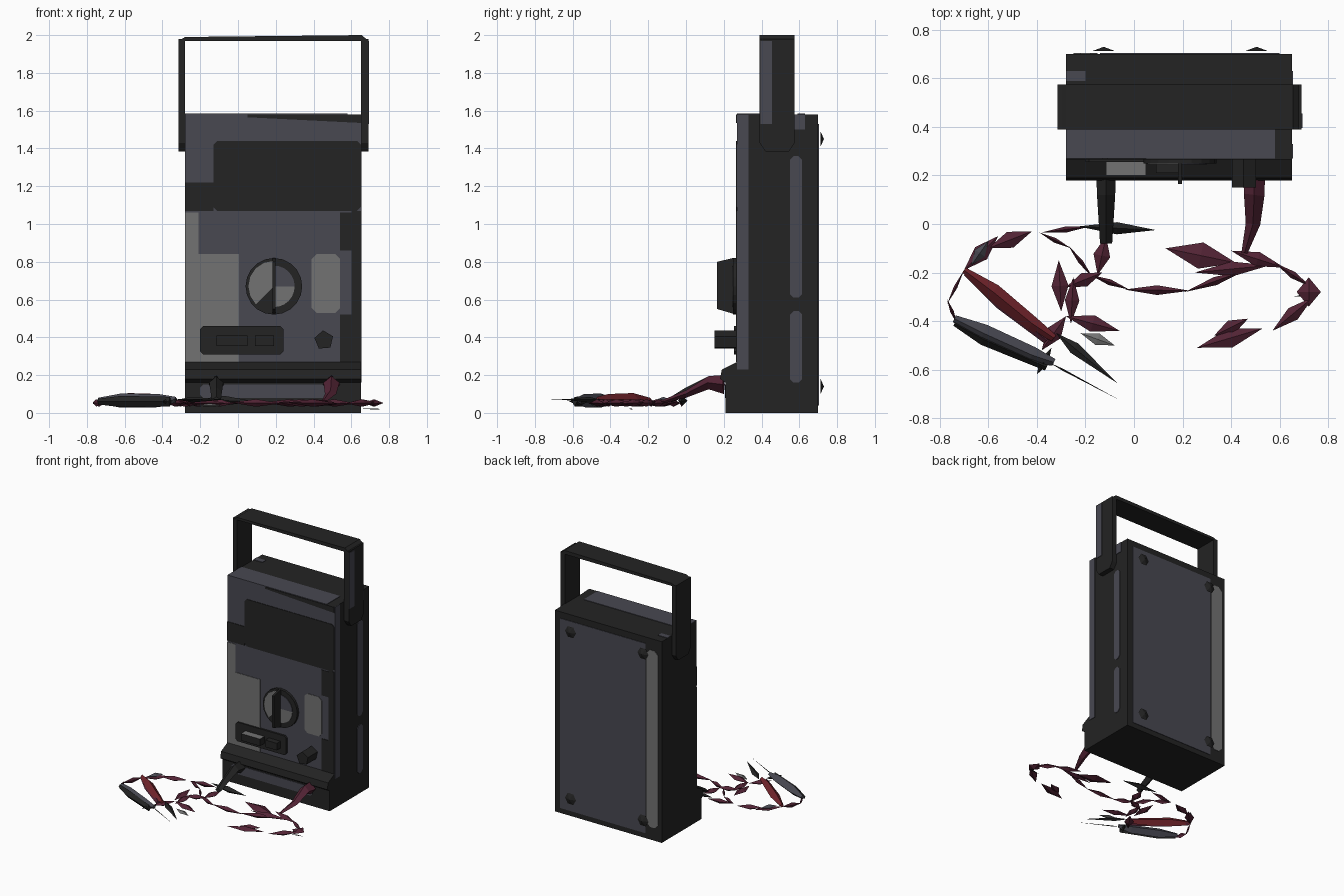
import bpy
import bmesh
import math
from mathutils import Vector

cube = bpy.data.objects.get("Cube")
if cube:
    bpy.data.objects.remove(cube, do_unlink=True)


def material(name, r, g, b):
    m = bpy.data.materials.new(name)
    m.use_nodes = True
    m.diffuse_color = (r, g, b, 1)
    m.node_tree.nodes["Principled BSDF"].inputs["Base Color"].default_value = (r, g, b, 1)
    return m


dark = material("charcoal", .017, .017, .017)
slate = material("slate", .065, .065, .083)
light = material("light_grey", .17, .17, .17)
maroon = material("maroon", .085, .017, .035)
red = material("red", .17, .018, .025)


def finish(name, bm, *mats):
    bmesh.ops.recalc_face_normals(bm, faces=bm.faces)
    mesh = bpy.data.meshes.new(name)
    bm.to_mesh(mesh)
    bm.free()
    for m in mats:
        mesh.materials.append(m)
    obj = bpy.data.objects.new(name, mesh)
    bpy.context.collection.objects.link(obj)
    return obj


def prism(name, points, axis, a, b, mat):
    """Extrude a flat outline along an axis from a to b."""
    place = {"x": lambda u, v, t: (t, u, v),
             "y": lambda u, v, t: (u, t, v),
             "z": lambda u, v, t: (u, v, t)}[axis]
    bm = bmesh.new()
    near = [bm.verts.new(place(u, v, a)) for u, v in points]
    far = [bm.verts.new(place(u, v, b)) for u, v in points]
    bm.faces.new(near)
    bm.faces.new(far)
    n = len(points)
    for i in range(n):
        j = (i + 1) % n
        bm.faces.new((near[i], near[j], far[j], far[i]))
    return finish(name, bm, mat)


def rect(u0, u1, v0, v1, c=0.0):
    """Rectangle outline, with cut corners when c is set."""
    if not c:
        return [(u0, v0), (u1, v0), (u1, v1), (u0, v1)]
    return [(u0 + c, v0), (u1 - c, v0), (u1, v0 + c), (u1, v1 - c),
            (u1 - c, v1), (u0 + c, v1), (u0, v1 - c), (u0, v0 + c)]


def ring(u, v, r, n, start=0.0, sweep=math.tau):
    steps = n if sweep == math.tau else n + 1
    return [(u + r * math.cos(start + sweep * i / n),
             v + r * math.sin(start + sweep * i / n)) for i in range(steps)]


def shard(name, p, q, width, height, mat, mid=.5):
    """Faceted sliver, widest at mid and pointed at both ends."""
    p, q = Vector(p), Vector(q)
    d = q - p
    side = Vector((-d.y, d.x, 0)).normalized() * width / 2
    up = Vector((0, 0, height / 2))
    c = p + d * mid
    bm = bmesh.new()
    tips = [bm.verts.new(p), bm.verts.new(q)]
    belt = [bm.verts.new(c + o) for o in (side, up, -side, -up)]
    for tip in tips:
        for i in range(4):
            bm.faces.new((tip, belt[i], belt[(i + 1) % 4]))
    return finish(name, bm, mat)


def tapered(name, stations, mat):
    """Diamond tube through stations of (point, width, height)."""
    bm = bmesh.new()
    axis = Vector(stations[-1][0]) - Vector(stations[0][0])
    side = Vector((-axis.y, axis.x, 0)).normalized()
    loops = []
    for p, w, h in stations:
        o = (side * w / 2, Vector((0, 0, h / 2)))
        loops.append([bm.verts.new(Vector(p) + v) for v in (o[0], o[1], -o[0], -o[1])])
    for k, l in zip(loops, loops[1:]):
        for i in range(4):
            j = (i + 1) % 4
            bm.faces.new((k[i], k[j], l[j], l[i]))
    bm.faces.new(loops[0])
    bm.faces.new(loops[-1])
    return finish(name, bm, mat)


# Case with a stepped ledge at the foot of the front
L, R, F, B, T = -.28, .65, .27, .7, 1.58
case = prism("case", [(.21, 0), (.21, .16), (.18, .18), (.19, .23), (F, .27),
                      (F, T), (B, T), (B, 0)], "x", L, R, dark)
case.data.materials.append(slate)
for f in case.data.polygons:
    if f.normal.y < -.9 and f.center.z > .5:
        f.material_index = 1

# Painted areas on the front
E = .004
front = [("upper_dark_band", rect(-.13, R, 1.07, 1.44, .02), dark),
         ("upper_dark_step", rect(L, -.13, 1.07, 1.22), dark),
         ("right_edge_band", rect(.6, R, .27, 1.07), dark),
         ("right_lower_band", rect(.54, .6, .27, .52), dark),
         ("right_upper_band", rect(.54, .6, .86, 1.06), dark),
         ("left_light_panel", rect(L, .005, .27, .84), light),
         ("left_light_step", rect(L, -.21, .84, 1.06), light),
         ("right_light_panel", rect(.39, .54, .53, .84, .025), light)]
for name, outline, mat in front:
    prism(name, outline, "y", F - E, F, mat)
prism("top_dark_trim", [(.05, 1.565), (R, 1.535), (R, T), (.05, T)], "y", F - E, F, dark)
prism("ledge_patch", rect(-.2, .5, .08, .15, .015), "y", .21 - E, .21, slate)

# Painted areas on the top, side and back
prism("top_front_strip", rect(L, .58, F, .44), "z", T, T + E, slate)
prism("top_corner_patch", rect(L, -.2, .59, .63), "z", T, T + E, slate)
for name, outline in (("side_front_strip", rect(F, .33, .23, T)),
                      ("side_upper_stripe", rect(.55, .615, .61, 1.36, .02)),
                      ("side_lower_stripe", rect(.55, .615, .16, .54, .02)),
                      ("side_top_patch", rect(.57, .63, 1.5, T))):
    prism(name, outline, "x", R, R + E, slate)
prism("back_panel", rect(-.14, .6, .04, 1.53), "y", B, B + E, slate)
prism("back_light_stripe", rect(-.25, -.15, .1, 1.49, .03), "y", B, B + E, light)

# Six-sided screws on the back
for x in (-.125, .505):
    for z in (.14, 1.45):
        bm = bmesh.new()
        rim = [bm.verts.new((u, B + .012, v)) for u, v in ring(x, z, .048, 6)]
        tip = bm.verts.new((x, B + .03, z))
        bm.faces.new(rim)
        for i in range(6):
            bm.faces.new((rim[i], rim[(i + 1) % 6], tip))
        finish("back_screw", bm, dark)

# Carrying handle: two arms with cut feet and a bar
arm = [(.42, 1.385), (.545, 1.385), (.575, 1.43), (.575, 1.98), (.39, 1.98), (.39, 1.43)]
for name, a, b in (("right_arm", -.315, L), ("left_arm", R, .69)):
    prism("handle_" + name, arm, "x", a, b, dark)
prism("handle_bar", [(-.315, 1.97), (.69, 1.97), (.655, 2), (-.28, 1.99)], "y", .39, .575, dark)
prism("handle_side_patch", rect(.395, .455, 1.53, 1.97), "x", .69, .69 + E, slate)

# Dial with a vertical grip fin
cx, cz = .19, .67
prism("dial", ring(cx, cz, .15, 20), "y", .25, F, dark)
q = math.pi / 2
prism("dial_light_side", ring(cx, cz, .135, 6, q, q * 1.5) + [(cx, cz)],
      "y", .25 - E, .25, light)
prism("dial_slate_side", ring(cx, cz, .11, 6, 0, q) + [(cx, cz)], "y", .25 - E, .25, slate)
prism("dial_light_foot", ring(cx, cz, .11, 6, -q, q) + [(cx, cz)],
      "y", .25 - E, .25, light)
prism("dial_fin", [(.165, .55), (.165, .8), (.25, .82), (.25, .525)],
      "x", cx - .008, cx + .008, dark)

# Slide switch and small rotary knob
prism("switch_frame", rect(-.2, .24, .31, .46, .015), "y", .255, F, dark)
switch = prism("switch_slider", rect(-.115, .05, .355, .41), "y", .2, .256, dark)
switch.data.materials.append(light)
for f in switch.data.polygons:
    if f.normal.z > .9:
        f.material_index = 1
prism("switch_button", rect(.09, .19, .355, .41), "y", .21, .256, dark)
prism("small_knob", ring(.455, .385, .052, 5, .4), "y", .15, F, dark)

# Plugs in the ledge
tapered("dark_plug", [((-.115, .2, .15), .08, .1), ((-.115, .12, .16), .075, .07),
                      ((-.115, 0, .11), .06, .05), ((-.115, -.08, .07), .05, .03)], dark)
tapered("red_plug", [((.495, .2, .15), .09, .1), ((.495, .12, .16), .085, .07),
                     ((.49, 0, .1), .06, .04), ((.455, -.12, .06), .025, .02)], maroon)

# Loose leads as pointed slivers: start x y, end x y, width
right_lead = [(-.38, -.035, -.18, -.01, .025), (-.6, -.1, -.42, -.03, .07),
              (-.7, -.19, -.56, -.05, .07), (-.7, -.19, -.77, -.33, .015),
              (-.77, -.31, -.73, -.41, .015), (-.115, -.05, -.15, -.21, .07),
              (-.39, -.035, -.26, -.1, .02), (-.27, -.09, -.17, -.22, .02),
              (-.13, -.2, -.28, -.26, .06), (-.25, -.22, -.26, -.41, .06),
              (-.31, -.15, -.3, -.36, .07), (-.28, -.38, -.06, -.44, .07),
              (-.28, -.38, -.38, -.52, .07)]
left_lead = [(-.18, -.21, -.02, -.27, .025), (-.04, -.27, .23, -.275, .04),
             (.21, -.28, .46, -.19, .035), (.13, -.1, .42, -.16, .11),
             (.25, -.2, .56, -.17, .06), (.4, -.11, .62, -.18, .06),
             (.58, -.16, .73, -.26, .03), (.72, -.22, .72, -.34, .1),
             (.74, -.3, .57, -.44, .06), (.26, -.51, .53, -.43, .08),
             (.33, -.46, .47, -.39, .06)]
for name, pieces in (("right_lead", right_lead), ("left_lead", left_lead)):
    for x, y, u, v, w in pieces:
        shard(name, (x, y, .055), (u, v, .05), w, .04, maroon)
shard("lead_dark_cross", (-.23, -.01, .07), (.09, -.025, .06), .05, .05, dark)
shard("lead_light_piece", (-.22, -.45, .04), (-.08, -.5, .04), .05, .02, light)
shard("lead_slate_piece", (-.67, -.17, .065), (-.6, -.07, .065), .05, .04, slate)
shard("lead_end", (.66, -.3, .022), (.77, -.28, .02), .015, .006, dark)

# Test probes
tapered("slate_probe", [((-.74, -.39, .065), .03, .03), ((-.62, -.45, .065), .075, .075),
                        ((-.42, -.54, .065), .07, .07), ((-.33, -.57, .07), .03, .03)], slate)
tapered("slate_probe_edge", [((-.74, -.41, .06), .02, .03), ((-.62, -.475, .06), .05, .06),
                             ((-.36, -.59, .06), .03, .05)], dark)
shard("slate_probe_needle", (-.35, -.57, .07), (-.06, -.725, .07), .008, .008, dark, .2)
shard("slate_probe_guard", (-.4, -.62, .06), (-.34, -.51, .06), .04, .04, dark)
tapered("red_probe", [((-.7, -.19, .065), .025, .03), ((-.58, -.28, .07), .07, .07),
                      ((-.42, -.41, .07), .06, .06), ((-.33, -.47, .07), .03, .03)], red)
tapered("red_probe_edge", [((-.69, -.2, .06), .03, .03), ((-.55, -.32, .06), .06, .05),
                           ((-.36, -.48, .06), .03, .03)], maroon)
shard("red_probe_tip", (-.32, -.45, .07), (-.07, -.655, .07), .05, .03, dark, .3)
